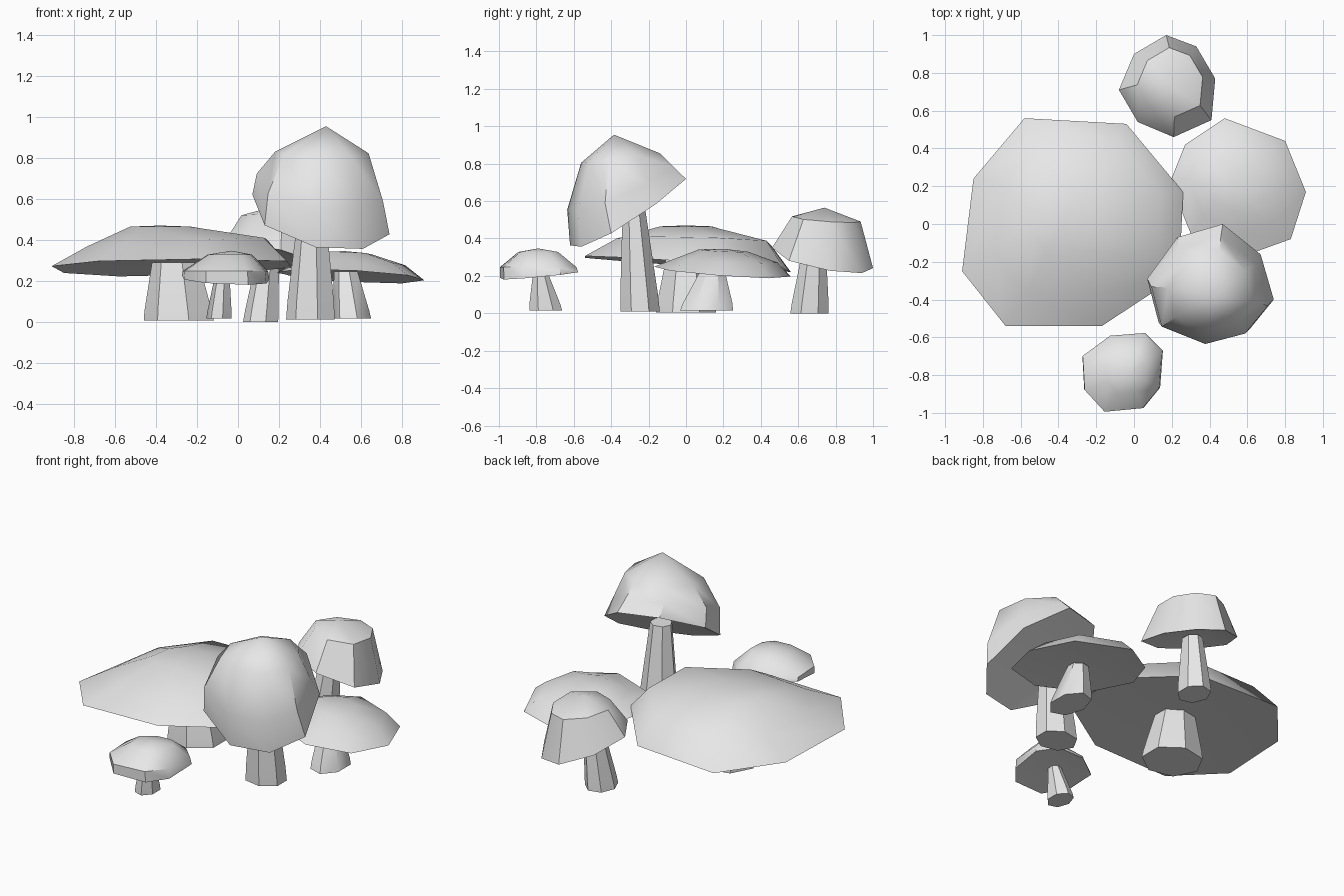
import bpy
import bmesh
import math
from mathutils import Vector

cube = bpy.data.objects.get("Cube")
if cube:
    bpy.data.objects.remove(cube, do_unlink=True)

grey = bpy.data.materials.new("plain_grey")
grey.use_nodes = True
grey.diffuse_color = (0.8, 0.8, 0.8, 1)
grey.node_tree.nodes["Principled BSDF"].inputs["Base Color"].default_value = (0.8, 0.8, 0.8, 1)


def loft(name, rings, bottom, top):
    """Skin a stack of rings and close both ends with a fan to a point."""
    bm = bmesh.new()
    loops = [[bm.verts.new(p) for p in ring] for ring in rings]
    count = len(loops[0])
    for lower, upper in zip(loops, loops[1:]):
        for i in range(count):
            j = (i + 1) % count
            bm.faces.new((lower[i], lower[j], upper[j], upper[i]))
    for loop, tip in ((loops[0], bottom), (loops[-1], top)):
        centre = bm.verts.new(tip)
        for i in range(count):
            bm.faces.new((loop[i], loop[(i + 1) % count], centre))
    bmesh.ops.recalc_face_normals(bm, faces=bm.faces)
    mesh = bpy.data.meshes.new(name)
    bm.to_mesh(mesh)
    bm.free()
    mesh.materials.append(grey)
    obj = bpy.data.objects.new(name, mesh)
    bpy.context.collection.objects.link(obj)
    bpy.ops.object.select_all(action="DESELECT")
    obj.select_set(True)
    bpy.context.view_layer.objects.active = obj
    bpy.ops.object.shade_smooth_by_angle(angle=math.radians(42))
    return obj


def make_cap(name, outline, levels, apex, hollow):
    """Each level is (scale, centre, slope along x, slope along y)."""
    mid_x = (min(p[0] for p in outline) + max(p[0] for p in outline)) / 2
    mid_y = (min(p[1] for p in outline) + max(p[1] for p in outline)) / 2
    rings = []
    for scale, centre, slope_x, slope_y in levels:
        ring = []
        for x, y in outline:
            dx, dy = (x - mid_x) * scale, (y - mid_y) * scale
            ring.append(Vector(centre) + Vector((dx, dy, slope_x * dx + slope_y * dy)))
        rings.append(ring)
    under = Vector(levels[0][1]) + Vector((0, 0, hollow))
    loft(name, rings, under, apex)


def make_stem(name, base, base_size, top, top_size, sides=7):
    """Tapered stem with a short straight foot."""
    base, top = Vector(base), Vector(top)
    rings = []
    for along, blend in ((0, 0), (0.16, 0.1), (1, 1)):
        c = base.lerp(top, along)
        rx = base_size[0] + (top_size[0] - base_size[0]) * blend
        ry = base_size[1] + (top_size[1] - base_size[1]) * blend
        angles = [math.tau * (i + 0.5) / sides for i in range(sides)]
        rings.append([c + Vector((rx * math.cos(a), ry * math.sin(a), 0)) for a in angles])
    loft(name, rings, base, top)


# Broad flat mushroom
make_cap("broad_cap",
         [(-.58, .56), (-.04, .53), (.26, .17), (.24, -.27),
          (-.17, -.54), (-.68, -.54), (-.91, -.25), (-.85, .24)],
         [(1, (-.325, .01, .265), .02, -.07),
          (.75, (-.3, .04, .385), .05, -.02),
          (.25, (-.38, 0, .465), 0, 0)],
         (-.38, 0, .47), .03)
make_stem("broad_stem", (-.28, 0, .005), (.18, .165), (-.3, 0, .29), (.12, .11))

# Tall tilted mushroom
make_cap("tall_cap",
         [(.47, 0), (.67, -.16), (.74, -.4), (.61, -.56),
          (.38, -.62), (.13, -.52), (.07, -.29), (.23, -.07)],
         [(1, (.405, -.31, .545), -.19, .6),
          (.92, (.4, -.35, .67), -.15, .42),
          (.68, (.41, -.35, .83), 0, .12)],
         (.43, -.385, .955), .05)
make_stem("tall_stem", (.36, -.245, .01), (.125, .108), (.365, -.28, .58), (.065, .06))

# Low side mushroom
make_cap("side_cap",
         [(.48, .56), (.8, .44), (.91, .17), (.83, -.08),
          (.58, -.17), (.3, -.05), (.19, .22), (.27, .42)],
         [(1, (.55, .195, .222), -.06, -.08),
          (.74, (.55, .22, .283), -.03, -.05),
          (.36, (.52, .2, .335), -.04, -.05)],
         (.52, .2, .345), .03)
make_stem("side_stem", (.56, .11, .015), (.1, .145), (.53, .145, .245), (.06, .06))

# Rounded back mushroom
make_cap("back_cap",
         [(.17, 1), (.33, .94), (.43, .77), (.41, .55),
          (.21, .46), (.02, .54), (-.08, .71), (0, .9)],
         [(1, (.175, .73, .3), -.25, -.22),
          (.68, (.19, .75, .505), -.08, -.08)],
         (.18, .74, .565), .04)
make_stem("back_stem", (.115, .66, 0), (.09, .105), (.15, .685, .33), (.055, .065))

# Small front mushroom
make_cap("small_cap",
         [(-.28, -.7), (-.13, -.59), (.06, -.575), (.155, -.67),
          (.14, -.87), (.05, -.98), (-.16, -1), (-.27, -.88)],
         [(.98, (-.06, -.785, .205), -.05, .1),
          (.96, (-.062, -.79, .247), 0, 0),
          (.5, (-.04, -.79, .328), 0, 0)],
         (-.03, -.79, .347), .02)
make_stem("small_stem", (-.09, -.75, .015), (.065, .09), (-.075, -.78, .23), (.037, .037))
